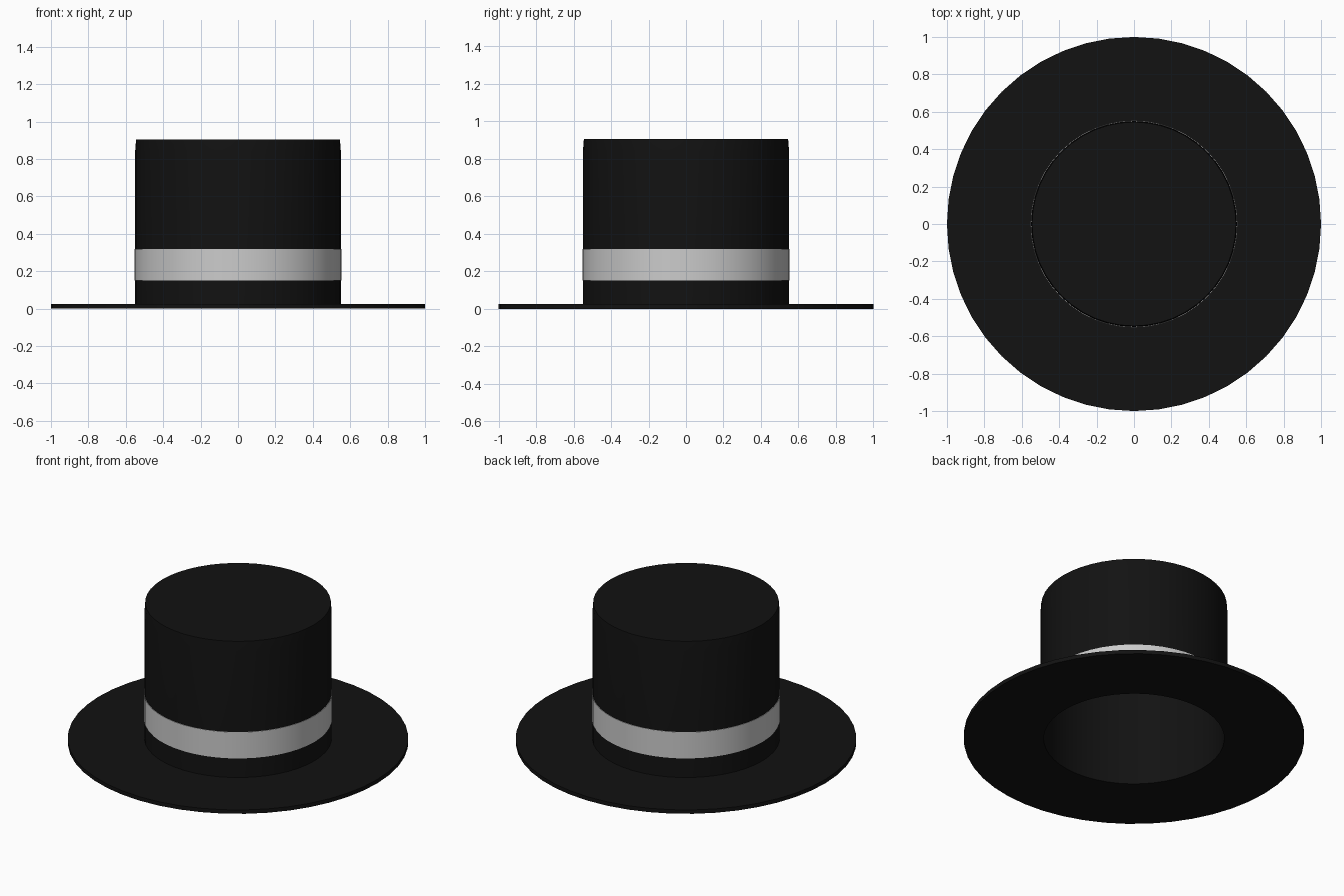
import bpy, bmesh, math

if "Cube" in bpy.data.objects:
    bpy.data.objects.remove(bpy.data.objects["Cube"])

SIDES = 48


def lathe(name, profile, color=None, closed=False):
    """Revolve (radius, z) points around z; radius 0 becomes a pole."""
    bm = bmesh.new()
    rings = []
    for r, z in profile:
        if r == 0:
            rings.append([bm.verts.new((0, 0, z))] * SIDES)
        else:
            rings.append([bm.verts.new((r * math.cos(2 * math.pi * i / SIDES),
                                        r * math.sin(2 * math.pi * i / SIDES), z))
                          for i in range(SIDES)])
    pairs = list(zip(rings, rings[1:]))
    if closed:
        pairs.append((rings[-1], rings[0]))
    for a, b in pairs:
        for i in range(SIDES):
            j = (i + 1) % SIDES
            quad = list(dict.fromkeys((a[i], a[j], b[j], b[i])))
            bm.faces.new(quad)
    bmesh.ops.recalc_face_normals(bm, faces=bm.faces)
    mesh = bpy.data.meshes.new(name)
    bm.to_mesh(mesh)
    bm.free()
    obj = bpy.data.objects.new(name, mesh)
    bpy.context.collection.objects.link(obj)
    if color:
        mat = bpy.data.materials.new(name + "_color")
        mat.diffuse_color = color
        mat.use_nodes = True
        mat.node_tree.nodes["Principled BSDF"].inputs["Base Color"].default_value = mat.diffuse_color
        mesh.materials.append(mat)
    bpy.ops.object.select_all(action='DESELECT')
    obj.select_set(True)
    bpy.context.view_layer.objects.active = obj
    bpy.ops.object.shade_smooth_by_angle(angle=math.radians(35))
    return obj


black = (0.006, 0.006, 0.006, 1)

# Hollow felt shell: flat brim and crown in one continuous profile
lathe("hat_shell", [
    (0, 0.905), (0.545, 0.905), (0.55, 0.84), (0.55, 0.025), (1.0, 0.025),
    (1.0, 0.0), (0.53, 0.0), (0.53, 0.82), (0.525, 0.88), (0, 0.88)], black)

# Grey ribbon around the crown
lathe("hat_band", [(0.545, 0.15), (0.553, 0.15), (0.553, 0.32), (0.545, 0.32)],
      closed=True)
